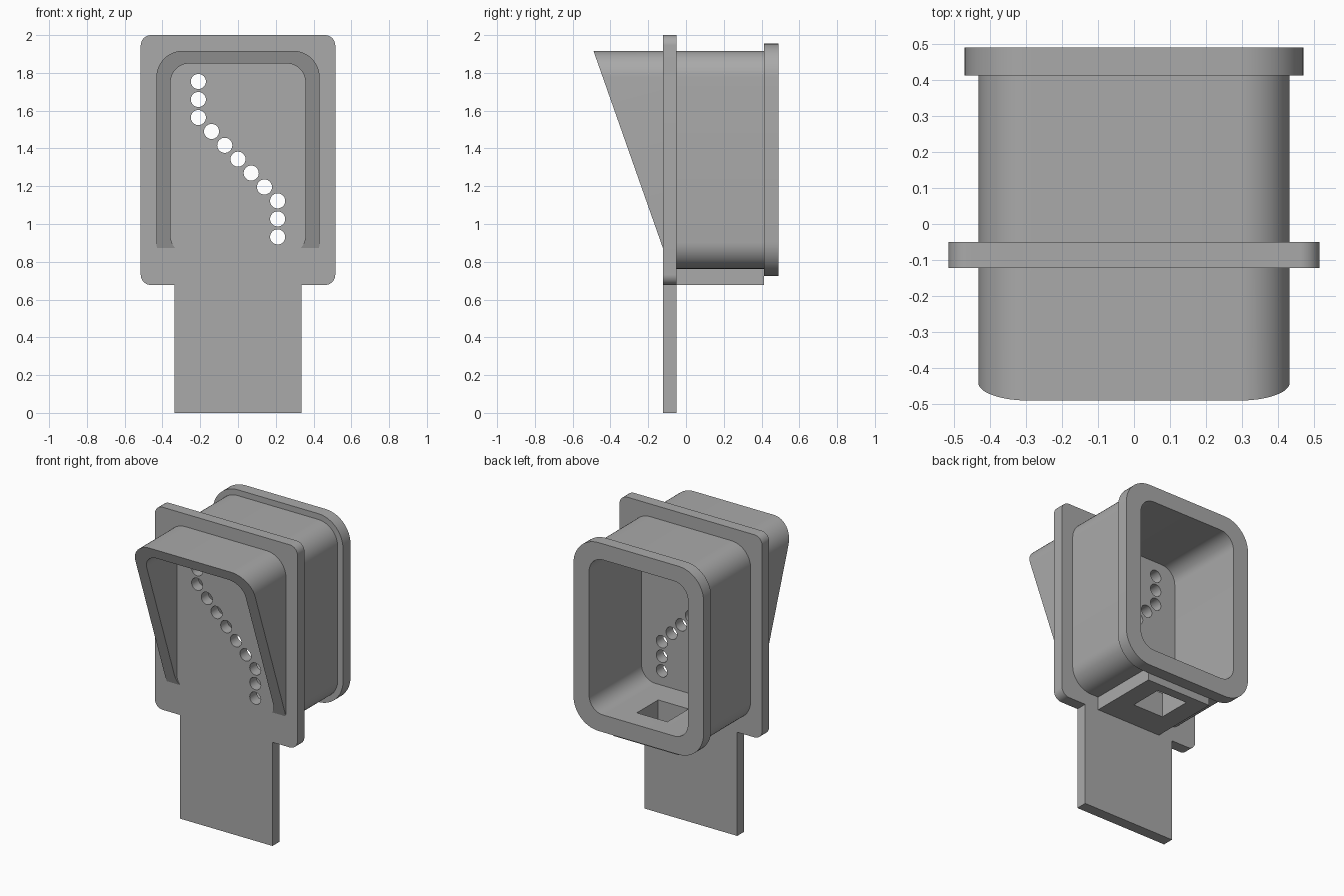
import bpy, bmesh, math

cube = bpy.data.objects.get("Cube")
if cube:
    bpy.data.objects.remove(cube, do_unlink=True)

grey = bpy.data.materials.new("mid grey")
grey.use_nodes = True
grey.diffuse_color = (0.4, 0.4, 0.4, 1)
grey.node_tree.nodes["Principled BSDF"].inputs["Base Color"].default_value = (0.4, 0.4, 0.4, 1)

PLATE_FRONT, PLATE_BACK = -0.122, -0.05
TUBE_END, FLANGE_END = 0.412, 0.49


def arc(cx, cz, r, start, steps=12):
    """Quarter circle of (x, z) points, anticlockwise from a start angle."""
    angles = [math.radians(start + 90 * i / steps) for i in range(steps + 1)]
    return [(cx + r * math.cos(a), cz + r * math.sin(a)) for a in angles]


def rounded_rect(w, z0, z1, r):
    """Outline with half width w, anticlockwise from the lower right."""
    return (arc(w - r, z0 + r, r, 270) + arc(w - r, z1 - r, r, 0)
            + arc(r - w, z1 - r, r, 90) + arc(r - w, z0 + r, r, 180))


def finish(name, bm):
    bmesh.ops.recalc_face_normals(bm, faces=bm.faces[:])
    mesh = bpy.data.meshes.new(name)
    bm.to_mesh(mesh)
    bm.free()
    mesh.materials.append(grey)
    obj = bpy.data.objects.new(name, mesh)
    bpy.context.collection.objects.link(obj)
    return obj


def prism(name, outline, y0, y1):
    bm = bmesh.new()
    front = [bm.verts.new((x, y0, z)) for x, z in outline]
    back = [bm.verts.new((x, y1, z)) for x, z in outline]
    bm.faces.new(front)
    bm.faces.new(back[::-1])
    for i in range(len(front)):
        bm.faces.new((front[i - 1], front[i], back[i], back[i - 1]))
    return finish(name, bm)


def sleeve(name, outer, inner, front_y, y1):
    """Hollow wall between two outlines; front_y gives the front edge by height."""
    bm = bmesh.new()
    rings = [[bm.verts.new((x, front_y(z) if at_front else y1, z)) for x, z in line]
             for line, at_front in ((outer, 1), (outer, 0), (inner, 0), (inner, 1))]
    for k in range(4):
        a, b = rings[k - 1], rings[k]
        for i in range(len(a)):
            bm.faces.new((a[i - 1], a[i], b[i], b[i - 1]))
    return finish(name, bm)


def box(name, w, y0, y1, z0, z1):
    return prism(name, [(-w, z0), (w, z0), (w, z1), (-w, z1)], y0, y1)


def cut(obj, cutter):
    mod = obj.modifiers.new("cut", "BOOLEAN")
    mod.operation = "DIFFERENCE"
    mod.solver = "EXACT"
    mod.object = cutter
    bpy.context.view_layer.objects.active = obj
    bpy.ops.object.modifier_apply(modifier=mod.name)


# Mounting plate with its narrower tail
body = rounded_rect(0.515, 0.677, 2.0, 0.055)
tail = [(-0.335, 0.677), (-0.335, 0), (0.335, 0), (0.335, 0.677)]
plate = prism("mounting_plate", body + tail, PLATE_FRONT, PLATE_BACK)

# Zigzag row of round holes through the plate
bm = bmesh.new()
for i in range(11):
    x = 0.07 * max(-3, min(3, i - 5))
    z = 1.343 - 0.0735 * (i - 5)
    if i < 2:
        z += 0.022 * (2 - i)
    elif i > 8:
        z -= 0.022 * (i - 8)
    circle = [(x + 0.04 * math.cos(t * math.pi / 16), z + 0.04 * math.sin(t * math.pi / 16))
              for t in range(32)]
    front = [bm.verts.new((px, -0.2, pz)) for px, pz in circle]
    back = [bm.verts.new((px, 0.02, pz)) for px, pz in circle]
    bm.faces.new(front)
    bm.faces.new(back[::-1])
    for j in range(32):
        bm.faces.new((front[j - 1], front[j], back[j], back[j - 1]))
drill = finish("hole_cutter", bm)
cut(plate, drill)

# Housing tube behind the plate, sloped hood in front, flange at the rear
outer = rounded_rect(0.432, 0.763, 1.917, 0.14)
inner = rounded_rect(0.357, 0.838, 1.85, 0.1)
rim = rounded_rect(0.47, 0.725, 1.955, 0.18)
tube = sleeve("housing_tube", outer, inner, lambda z: PLATE_BACK, TUBE_END)
hood = sleeve("sloped_hood", outer, inner,
              lambda z: -0.49 + (1.917 - z) * 0.368 / 1.045, PLATE_BACK - 0.01)
flange = sleeve("rear_flange", rim, inner, lambda z: TUBE_END, FLANGE_END)

# Socket block below the tube with a square opening into it
block = box("socket_block", 0.235, PLATE_BACK, TUBE_END, 0.677, 0.8)
slot = box("slot_cutter", 0.11, 0.13, 0.35, 0.6, 0.95)
for part in (tube, block):
    cut(part, slot)

for cutter in (drill, slot):
    bpy.data.objects.remove(cutter, do_unlink=True)

# Smooth the rounded corners, keep edges crisp
bpy.ops.object.select_all(action="DESELECT")
for part in (plate, tube, hood, flange, block):
    part.select_set(True)
bpy.context.view_layer.objects.active = plate
bpy.ops.object.shade_smooth_by_angle(angle=math.radians(30))
